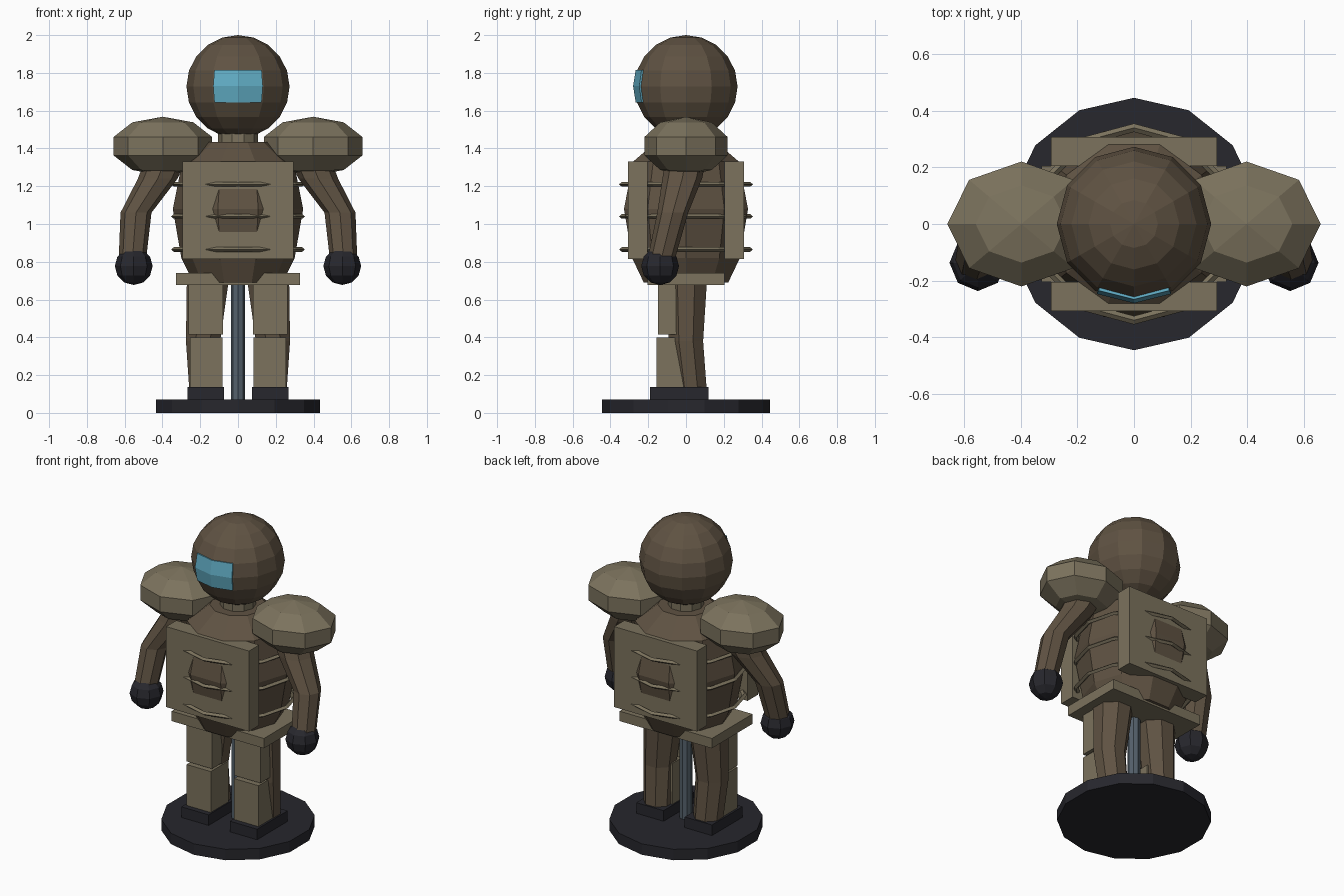
import bpy, bmesh
from math import sin, cos, pi, radians

if "Cube" in bpy.data.objects:
    bpy.data.objects.remove(bpy.data.objects["Cube"])

COLOURS = {
    "brown": (0.115, 0.085, 0.055, 1), "tan": (0.20, 0.17, 0.11, 1),
    "dark": (0.02, 0.02, 0.026, 1), "steel": (0.09, 0.12, 0.15, 1),
    "visor": (0.12, 0.42, 0.56, 1)}
MATS = {}
for key, col in COLOURS.items():
    MATS[key] = bpy.data.materials.new(key)
    MATS[key].diffuse_color = col


def finish(bm, name, mat):
    bmesh.ops.recalc_face_normals(bm, faces=bm.faces)
    me = bpy.data.meshes.new(name)
    bm.to_mesh(me)
    bm.free()
    me.materials.append(MATS[mat])
    ob = bpy.data.objects.new(name, me)
    bpy.context.collection.objects.link(ob)
    return ob


def loft(name, mat, sections, n, start=0.0, closed=False):
    """Horizontal n-gon sections (x, y, z, radius) joined into a skin."""
    bm = bmesh.new()
    rings = [[bm.verts.new((x + r * cos(start + 2 * pi * i / n),
                            y + r * sin(start + 2 * pi * i / n), z))
              for i in range(n)] for x, y, z, r in sections]
    pairs = list(zip(rings, rings[1:]))
    if closed:
        pairs.append((rings[-1], rings[0]))
    else:
        bm.faces.new(rings[0])
        bm.faces.new(rings[-1])
    for a, b in pairs:
        for i in range(n):
            j = (i + 1) % n
            bm.faces.new((a[i], a[j], b[j], b[i]))
    return finish(bm, name, mat)


def box(name, mat, x, y, z):
    """Box from (min, max) ranges."""
    bm = bmesh.new()
    bmesh.ops.create_cube(bm, size=1)
    for v in bm.verts:
        v.co = [r[0] if c < 0 else r[1] for c, r in zip(v.co, (x, y, z))]
    return finish(bm, name, mat)


def ball(name, mat, centre, radii, segs, rings):
    bm = bmesh.new()
    bmesh.ops.create_uvsphere(bm, u_segments=segs, v_segments=rings, radius=1)
    bmesh.ops.scale(bm, vec=radii, verts=bm.verts)
    bmesh.ops.translate(bm, vec=centre, verts=bm.verts)
    return finish(bm, name, mat)


# Display stand
loft("stand_base", "dark", [(0, 0, 0, 0.446), (0, 0, 0.07, 0.446)], 14, pi / 2)
loft("stand_rod", "steel", [(0, 0, 0.05, 0.037), (0, 0, 0.75, 0.037)], 8)

# Torso barrel, neck, ribs
loft("torso", "brown", [(0, 0, z, r) for z, r in (
    (0.69, 0.235), (0.82, 0.30), (1.08, 0.345), (1.33, 0.295), (1.435, 0.165))], 10)
loft("neck", "tan", [(0, 0, 1.40, 0.105), (0, 0, 1.52, 0.105)], 10)
for i, z in enumerate((0.865, 1.04, 1.21)):
    loft(f"rib_ring_{i + 1}", "tan", [(0, 0, z, 0.325), (0, 0, z - 0.012, 0.34),
         (0, 0, z, 0.355), (0, 0, z + 0.012, 0.34)], 12, closed=True)

# Chest plate, back plate, belt
box("chest_plate", "tan", (-0.293, 0.293), (-0.308, -0.205), (0.815, 1.33))
box("back_plate", "tan", (-0.293, 0.293), (0.205, 0.308), (0.815, 1.33))
box("belt", "tan", (-0.327, 0.327), (-0.205, 0.205), (0.677, 0.74))

# Head and curved visor
ball("head", "brown", (0, 0, 1.727), (0.273, 0.273, 0.273), 12, 10)
bm = bmesh.new()
grid = [[bm.verts.new((0.28 * cos(radians(la)) * sin(radians(lo)),
                       -(0.28 * cos(radians(la)) * cos(radians(lo))),
                       1.73 + 0.28 * sin(radians(la))))
         for lo in (-28, 0, 28)] for la in (-18, 0, 18)]
for r in range(2):
    for c in range(2):
        bm.faces.new((grid[r][c], grid[r][c + 1], grid[r + 1][c + 1], grid[r + 1][c]))
visor = finish(bm, "visor", "visor")
mod = visor.modifiers.new("thickness", "SOLIDIFY")
mod.thickness = 0.03
mod.offset = -1 if visor.data.polygons[0].normal.y < 0 else 1

# Limbs, once per side
for side, s in (("left", 1), ("right", -1)):
    def span(a, b):
        return tuple(sorted((s * a, s * b)))
    ball(side + "_shoulder_pad", "tan", (s * 0.398, 0, 1.412), (0.275, 0.232, 0.156), 8, 5)
    loft(side + "_arm", "brown", [(s * x, y, z, r) for x, y, z, r in (
        (0.36, 0.01, 1.40, 0.11), (0.425, -0.02, 1.24, 0.105),
        (0.54, -0.07, 1.06, 0.082), (0.56, -0.135, 0.80, 0.072))], 8)
    ball(side + "_hand", "dark", (s * 0.552, -0.137, 0.777), (0.1, 0.1, 0.1), 8, 6)
    loft(side + "_leg", "brown", [(s * x, y, z, r) for x, y, z, r in (
        (0.16, 0.0, 0.70, 0.12), (0.185, 0.0, 0.38, 0.098),
        (0.175, 0.03, 0.10, 0.088))], 8, pi / 8)
    box(side + "_thigh_plate", "tan", span(0.08, 0.262), (-0.148, -0.05), (0.415, 0.68))
    box(side + "_shin_plate", "tan", span(0.083, 0.255), (-0.157, 0.02), (0.13, 0.40))
    box(side + "_foot", "dark", span(0.075, 0.268), (-0.19, 0.12), (0.065, 0.138))

for m in bpy.data.materials:
    if m.users and not m.is_grease_pencil:
        m.use_nodes = True
        m.node_tree.nodes["Principled BSDF"].inputs["Base Color"].default_value = m.diffuse_color
